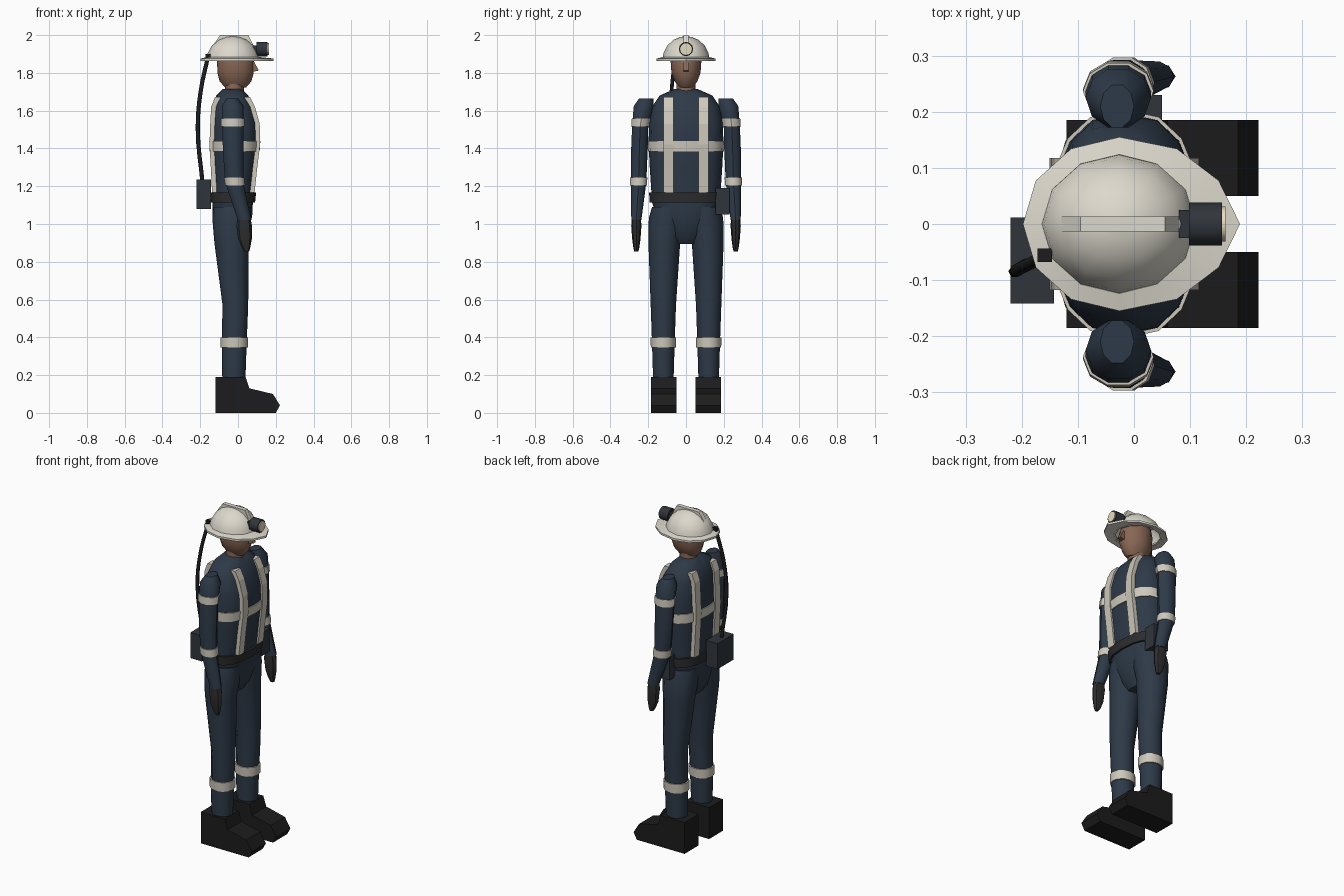
import bpy, bmesh, math
from mathutils import Matrix

if "Cube" in bpy.data.objects:
    bpy.data.objects.remove(bpy.data.objects["Cube"])


def material(name, rgb):
    m = bpy.data.materials.new(name)
    m.diffuse_color = (*rgb, 1)
    m.use_nodes = True
    m.node_tree.nodes["Principled BSDF"].inputs["Base Color"].default_value = m.diffuse_color
    return m


NAVY = material("navy_cloth", (0.027, 0.042, 0.065))
CREAM = material("reflective_cream", (0.62, 0.58, 0.50))
SHELL = material("helmet_shell", (0.72, 0.69, 0.61))
SKIN = material("skin", (0.25, 0.135, 0.09))
BLACK = material("boot_black", (0.012, 0.012, 0.013))
GLOVE = material("glove_grey", (0.026, 0.026, 0.028))
CASE = material("case_grey", (0.030, 0.036, 0.044))
LENS = material("lens", (0.80, 0.72, 0.52))


def finish(name, bm, mat, smooth=40):
    bmesh.ops.recalc_face_normals(bm, faces=bm.faces)
    me = bpy.data.meshes.new(name)
    bm.to_mesh(me)
    bm.free()
    ob = bpy.data.objects.new(name, me)
    bpy.context.collection.objects.link(ob)
    me.materials.append(mat)
    if smooth:
        bpy.ops.object.select_all(action='DESELECT')
        ob.select_set(True)
        bpy.context.view_layer.objects.active = ob
        bpy.ops.object.shade_smooth_by_angle(angle=math.radians(smooth))
    return ob


def bridge(bm, rings, loop=False):
    n = len(rings[0])
    pairs = list(zip(rings, rings[1:])) + ([(rings[-1], rings[0])] if loop else [])
    for a, b in pairs:
        for i in range(n):
            j = (i + 1) % n
            bm.faces.new((a[i], a[j], b[j], b[i]))


def loft(name, sections, mat, n=12, side=1, power=2.0, cap=True):
    """Skin rounded sections (cx, cy, z, rx, ry)."""
    bm = bmesh.new()
    rings = []
    for cx, cy, z, rx, ry in sections:
        ring = []
        for i in range(n):
            t = 2 * math.pi * i / n
            c, s = math.cos(t), math.sin(t)
            px = math.copysign(abs(c) ** (2 / power), c)
            py = math.copysign(abs(s) ** (2 / power), s)
            ring.append(bm.verts.new((cx + rx * px, side * (cy + ry * py), z)))
        rings.append(ring)
    bridge(bm, rings)
    if cap:
        bm.faces.new(rings[0])
        bm.faces.new(rings[-1])
    return finish(name, bm, mat)


def prism(name, profile, y0, y1, mat):
    """Extrude an x-z outline from y0 to y1."""
    bm = bmesh.new()
    rings = [[bm.verts.new((x, y, z)) for x, z in profile] for y in (y0, y1)]
    bridge(bm, rings)
    for r in rings:
        bm.faces.new(r)
    return finish(name, bm, mat, 0)


def box(name, x0, x1, y0, y1, z0, z1, mat):
    return prism(name, [(x0, z0), (x1, z0), (x1, z1), (x0, z1)], y0, y1, mat)


def cyl_x(name, x0, x1, r, z, mat, n=12):
    bm = bmesh.new()
    m = Matrix.Translation(((x0 + x1) / 2, 0, z)) @ Matrix.Rotation(math.pi / 2, 4, 'Y')
    bmesh.ops.create_cone(bm, cap_ends=True, segments=n, radius1=r, radius2=r,
                          depth=x1 - x0, matrix=m)
    return finish(name, bm, mat)


def at(sections, z, grow=0.0):
    """Interpolated section at height z, enlarged by grow."""
    for a, b in zip(sections, sections[1:]):
        lo, hi = sorted((a, b), key=lambda s: s[2])
        if lo[2] <= z <= hi[2]:
            t = (z - lo[2]) / (hi[2] - lo[2])
            c = [p + (q - p) * t for p, q in zip(lo, hi)]
            return (c[0], c[1], z, c[3] + grow, c[4] + grow)


# torso, belt and chest band
TORSO = [(-.035, 0, .895, .05, .062), (-.035, 0, .94, .085, .092),
         (-.03, 0, 1.04, .105, .155), (-.028, 0, 1.12, .107, .182),
         (-.024, 0, 1.18, .109, .184), (-.021, 0, 1.30, .119, .192),
         (-.017, 0, 1.42, .130, .198), (-.016, 0, 1.53, .127, .196),
         (-.026, 0, 1.62, .112, .18), (-.03, 0, 1.68, .085, .14),
         (-.03, 0, 1.715, .05, .06)]
loft("torso", TORSO, NAVY, 16, power=2.4)
loft("belt", [at(TORSO, z, .012) for z in (1.115, 1.168)], GLOVE, 16, power=2.4)
loft("chest_band", [at(TORSO, z, .006) for z in (1.385, 1.44)], CREAM, 16, power=2.4)

# vertical reflective straps, front and back
for face, label in ((1, "front"), (-1, "back")):
    outer = []
    for z in (1.168, 1.30, 1.42, 1.53, 1.62, 1.672):
        s = at(TORSO, z)
        outer.append((s[0] + face * (s[3] + .004), z))
    inner = [(x - face * .03, z) for x, z in reversed(outer)]
    for side in (-1, 1):
        prism(label + "_strap", outer + inner, side * .067, side * .118, CREAM)

# limbs, mirrored across y
LEG = [(-.022, .12, .17, .061, .054), (-.02, .12, .37, .066, .06),
       (-.014, .12, .57, .068, .067), (-.034, .115, .90, .091, .084),
       (-.033, .1, 1.03, .103, .097), (-.03, .09, 1.09, .1, .09)]
ARM = [(-.03, .21, 1.665, .03, .04), (-.028, .224, 1.625, .058, .055),
       (-.028, .242, 1.53, .058, .045), (-.025, .248, 1.36, .053, .046),
       (-.02, .251, 1.22, .048, .043), (.035, .263, 1.02, .036, .028)]
HAND = [(.03, .262, 1.06, .03, .022), (.033, .263, .99, .041, .027),
        (.037, .263, .92, .036, .022), (.043, .263, .875, .022, .016),
        (.047, .263, .855, .012, .011)]
BOOT = [(-.12, 0), (.20, 0), (.222, .04), (.185, .10), (.06, .13), (.04, .19), (-.12, .19)]
for side, label in ((1, "left"), (-1, "right")):
    loft(label + "_leg", LEG, NAVY, 12, side)
    loft(label + "_leg_band", [at(LEG, z, .007) for z in (.345, .40)], CREAM, 12, side)
    loft(label + "_arm", ARM, NAVY, 10, side)
    for part, z0, z1 in (("upper", 1.515, 1.558), ("lower", 1.203, 1.247)):
        loft(f"{label}_{part}_arm_band", [at(ARM, z, .005) for z in (z0, z1)], CREAM, 10, side)
    loft(label + "_glove", HAND, GLOVE, 8, side)
    prism(label + "_boot", BOOT, side * .05, side * .185, BLACK)

# head
loft("neck", [(-.02, 0, 1.68, .05, .052), (-.018, 0, 1.76, .05, .05)], SKIN)
loft("head", [(-.013, 0, 1.722, .055, .036), (-.013, 0, 1.755, .084, .06),
              (-.013, 0, 1.80, .096, .077), (-.013, 0, 1.87, .098, .082),
              (-.018, 0, 1.92, .085, .07), (-.02, 0, 1.95, .05, .045)], SKIN)
prism("nose", [(.06, 1.86), (.085, 1.86), (.11, 1.812), (.06, 1.803)], -.013, .013, SKIN)

# helmet dome, ridge and brim with a pointed front
loft("helmet_dome", [(-.027, 0, 1.868, .14, .126), (-.027, 0, 1.905, .133, .119),
                     (-.027, 0, 1.945, .111, .099), (-.027, 0, 1.975, .076, .066),
                     (-.027, 0, 1.99, .036, .03), (-.027, 0, 1.994, .006, .005)], SHELL, cap=False)
prism("helmet_ridge", [(-.13, 1.95), (-.095, 2.0), (.055, 2.0), (.08, 1.95)], -.013, .013, SHELL)
bm = bmesh.new()
rings = []
for front, back, wide, z in ((.138, .138, .124, 1.884), (.215, .172, .155, 1.876),
                             (.215, .172, .155, 1.864), (.13, .13, .117, 1.870)):
    ring = []
    for i in range(12):
        c, s = math.cos(i * math.pi / 6), math.sin(i * math.pi / 6)
        rx = (front if i == 0 else front * .95) if c > 0 else back
        ring.append(bm.verts.new((-.026 + rx * c, wide * s, z)))
    rings.append(ring)
bridge(bm, rings, True)
finish("helmet_brim", bm, SHELL, 30)

# head lamp
box("lamp_bracket", .08, .115, -.025, .025, 1.905, 1.945, CASE)
cyl_x("lamp_body", .098, .157, .038, 1.926, CASE)
cyl_x("lamp_lens", .15, .163, .031, 1.926, LENS)

# battery, pouch and cable
box("battery_pack", -.22, -.143, -.142, .012, 1.08, 1.235, CASE)
box("belt_pouch", -.05, .05, .155, .23, 1.05, 1.19, CASE)
box("cable_clip", -.172, -.146, -.068, -.044, 1.875, 1.90, BLACK)
cu = bpy.data.curves.new("lamp_cable", 'CURVE')
cu.dimensions = '3D'
cu.bevel_depth = .011
cu.bevel_resolution = 1
cu.use_fill_caps = True
cu.resolution_u = 4
path = [(-.158, -.057, 1.89), (-.198, -.077, 1.70), (-.213, -.085, 1.50), (-.188, -.07, 1.22)]
sp = cu.splines.new('BEZIER')
sp.bezier_points.add(len(path) - 1)
for p, co in zip(sp.bezier_points, path):
    p.co = co
    p.handle_left_type = p.handle_right_type = 'AUTO'
cable = bpy.data.objects.new("lamp_cable", cu)
bpy.context.collection.objects.link(cable)
cu.materials.append(BLACK)
